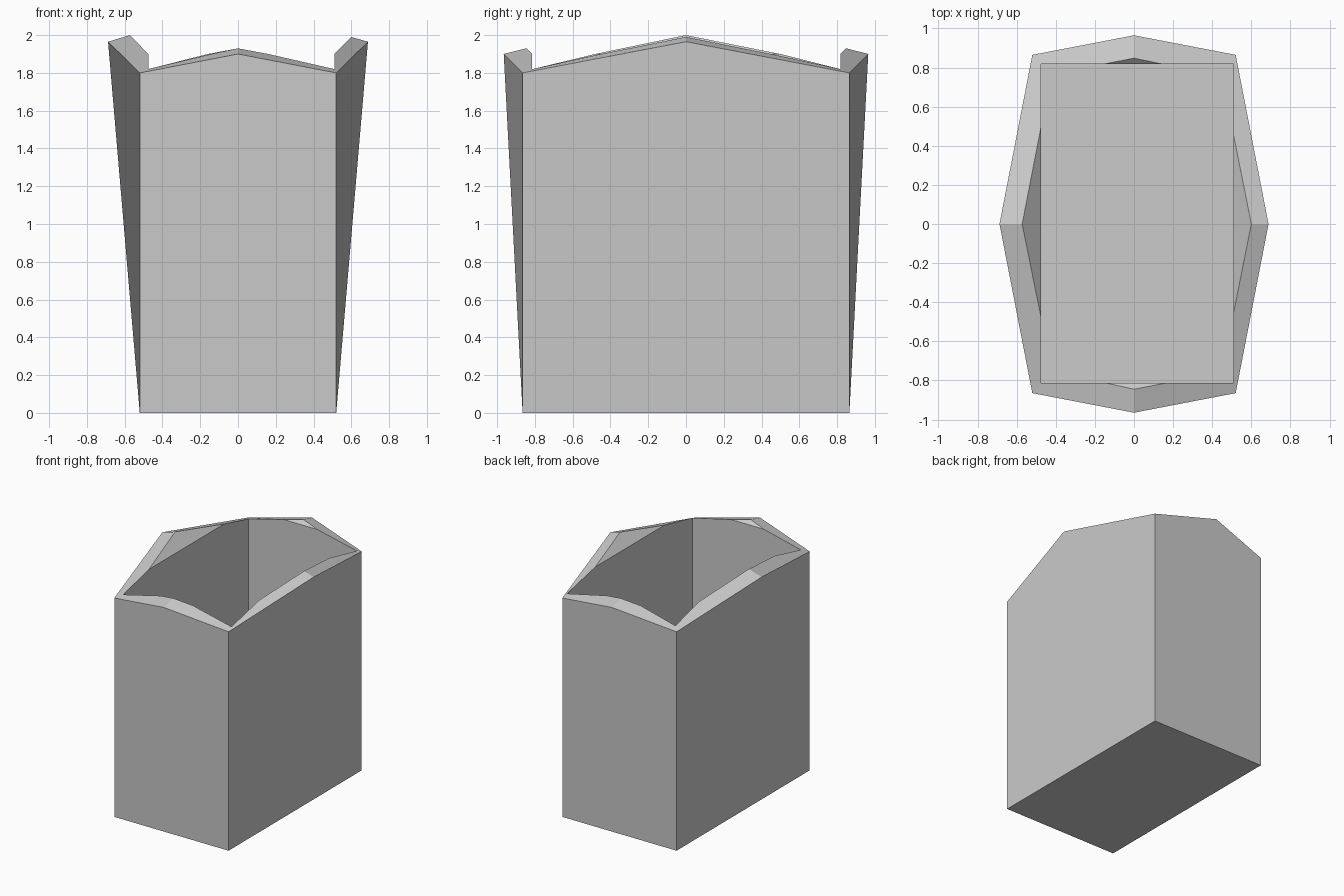
import bpy, bmesh
from mathutils import Vector as V

if "Cube" in bpy.data.objects:
    bpy.data.objects.remove(bpy.data.objects["Cube"])

OX, OY = 0.52, 0.865            # outer footprint
TOP, FLOOR, INNER = 1.80, 0.20, 1.82
X0, X1, Y0, Y1 = -0.475, 0.51, -0.814, 0.817   # inner cavity

bm = bmesh.new()


def face(*pts):
    bm.faces.new([bm.verts.new(p) for p in pts])


def corners(x0, x1, y0, y1, z):
    return [V((x0, y0, z)), V((x1, y0, z)), V((x1, y1, z)), V((x0, y1, z))]


base = corners(-OX, OX, -OY, OY, 0)
top = corners(-OX, OX, -OY, OY, TOP)
floor = corners(X0, X1, Y0, Y1, FLOOR)
lip = corners(X0, X1, Y0, Y1, INNER)

# front, right, back, left: outer peak, ridge peak, ends of the inner bevel
sides = [
    ((0, -0.965, 1.90), (0, -0.845, 1.93), (-0.14, Y0, 1.90), (0.16, Y0, 1.90)),
    ((0.688, 0, 1.965), (0.60, 0, 1.99), (X1, -0.45, 1.90), (X1, 0.45, 1.90)),
    ((0, 0.965, 1.90), (0, 0.848, 1.93), (0.15, Y1, 1.90), (-0.16, Y1, 1.90)),
    ((-0.688, 0, 1.965), (-0.572, 0, 2.0), (X0, 0.50, 1.90), (X0, -0.48, 1.90)),
]

for i, (peak, ridge, a, b) in enumerate(sides):
    j = (i + 1) % 4
    # bulging outer wall
    face(top[j], peak, top[i], base[i], base[j])
    # sloping rim, two halves
    face(top[i], peak, ridge, a, lip[i])
    face(peak, top[j], lip[j], b, ridge)
    # inner bevel and upright inner wall
    face(a, ridge, b)
    face(floor[j], floor[i], lip[i], a, b, lip[j])

# underside and cavity floor
face(*reversed(base))
face(*floor)

bmesh.ops.remove_doubles(bm, verts=bm.verts, dist=0.0005)
bmesh.ops.recalc_face_normals(bm, faces=bm.faces)
mesh = bpy.data.meshes.new("open_box")
bm.to_mesh(mesh)
bm.free()
box = bpy.data.objects.new("open_box", mesh)
bpy.context.collection.objects.link(box)
